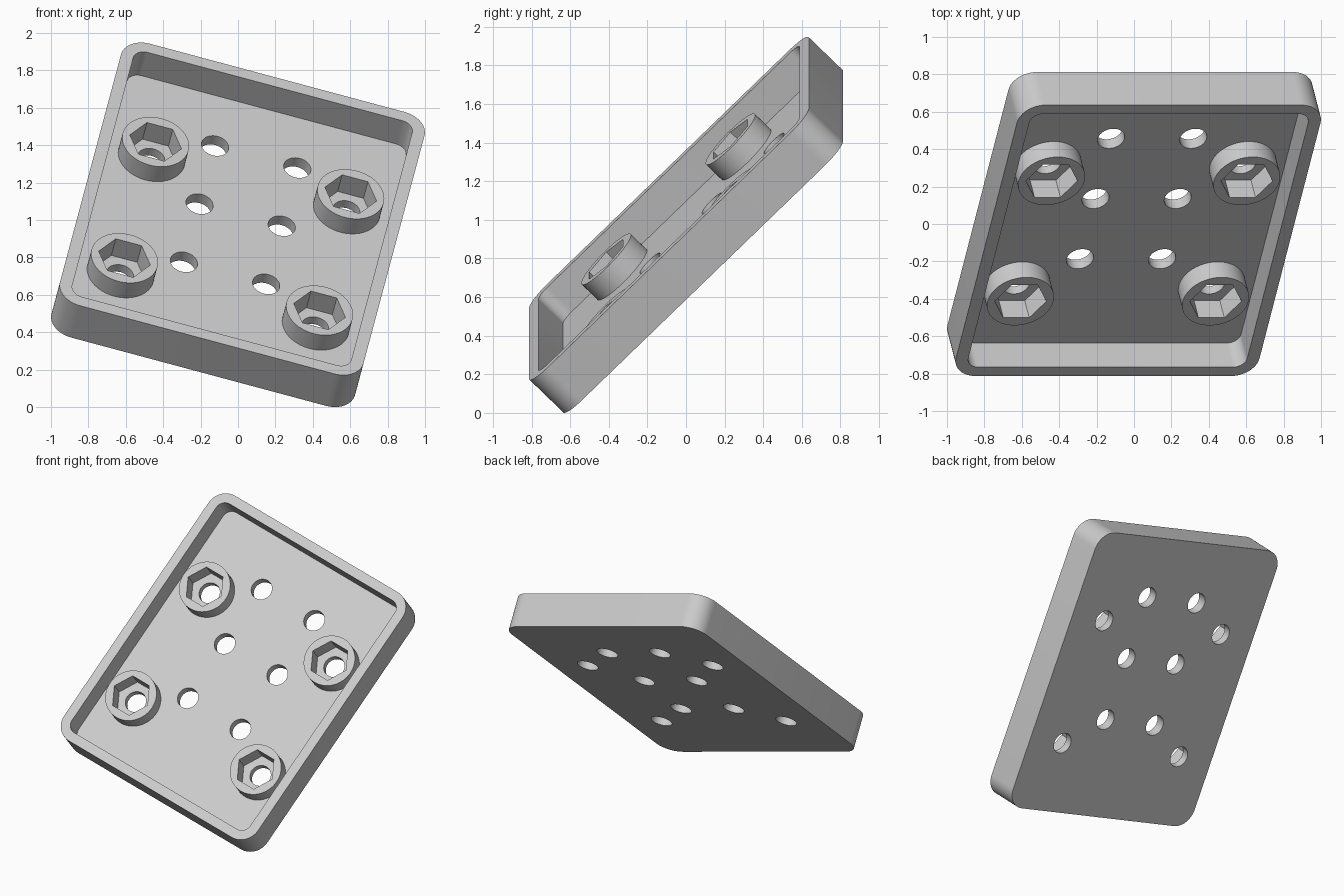
import bpy, bmesh
from math import radians, cos, sin, pi
from mathutils import Matrix, Vector

cube = bpy.data.objects.get("Cube")
if cube:
    bpy.data.objects.remove(cube, do_unlink=True)

# Tray sizes, in its own flat frame
WIDTH, LENGTH, HEIGHT = 1.68, 2.05, 0.25
CORNER, WALL, FLOOR = 0.135, 0.068, 0.068
BOTTOM, TOP = -HEIGHT / 2, HEIGHT / 2
FLOOR_Z = BOTTOM + FLOOR
BOSS_TOP = FLOOR_Z + 0.117
PITCH = 0.455
boss_spots = [(x, y - 0.07) for x in (-0.54, 0.54) for y in (-PITCH, PITCH)]
hole_spots = [(x, y + 0.134) for x in (-PITCH / 2, PITCH / 2) for y in (-PITCH, 0, PITCH)]


def circle(x, y, r, sides):
    return [(x + r * cos(2 * pi * i / sides), y + r * sin(2 * pi * i / sides)) for i in range(sides)]


def rounded_rect(w, l, r, steps=12):
    pts = []
    for k, (sx, sy) in enumerate([(1, 1), (-1, 1), (-1, -1), (1, -1)]):
        for i in range(steps + 1):
            a = pi / 2 * (k + i / steps)
            pts.append((sx * (w / 2 - r) + r * cos(a), sy * (l / 2 - r) + r * sin(a)))
    return pts


def prisms(name, outlines, z0, z1):
    """One mesh object made of outlines extruded from z0 to z1."""
    bm = bmesh.new()
    for outline in outlines:
        face = bm.faces.new([bm.verts.new((x, y, z0)) for x, y in outline])
        new = bmesh.ops.extrude_face_region(bm, geom=[face], use_keep_orig=True)["geom"]
        bmesh.ops.translate(bm, vec=Vector((0, 0, z1 - z0)),
                            verts=[v for v in new if isinstance(v, bmesh.types.BMVert)])
    bmesh.ops.recalc_face_normals(bm, faces=bm.faces)
    mesh = bpy.data.meshes.new(name)
    bm.to_mesh(mesh)
    bm.free()
    obj = bpy.data.objects.new(name, mesh)
    bpy.context.collection.objects.link(obj)
    return obj


def combine(target, other, operation):
    other.hide_render = True
    mod = target.modifiers.new(other.name, "BOOLEAN")
    mod.operation, mod.solver, mod.object = operation, "EXACT", other
    bpy.context.view_layer.objects.active = target
    bpy.ops.object.modifier_apply(modifier=mod.name)
    bpy.data.objects.remove(other, do_unlink=True)


# Tray shell
tray = prisms("mounting_tray", [rounded_rect(WIDTH, LENGTH, CORNER)], BOTTOM, TOP)
pocket = rounded_rect(WIDTH - 2 * WALL, LENGTH - 2 * WALL, CORNER - WALL)
combine(tray, prisms("pocket_cutter", [pocket], FLOOR_Z, TOP + 0.1), "DIFFERENCE")

# Round bosses with hexagonal nut seats
bosses = [circle(x, y, 0.182, 64) for x, y in boss_spots]
combine(tray, prisms("bosses", bosses, FLOOR_Z - 0.03, BOSS_TOP), "UNION")
seats = [circle(x, y, 0.143, 6) for x, y in boss_spots]
combine(tray, prisms("nut_cutter", seats, BOSS_TOP - 0.13, TOP + 0.1), "DIFFERENCE")

# Screw holes through the bosses and the floor
holes = [circle(x, y, 0.074, 40) for x, y in boss_spots + hole_spots]
combine(tray, prisms("hole_cutter", holes, BOTTOM - 0.1, TOP + 0.1), "DIFFERENCE")

# Tilt the tray onto its lowest corner
tilt = Matrix.Rotation(radians(15), 4, "Y") @ Matrix.Rotation(radians(45), 4, "X")
tray.data.transform(tilt)
lowest = min(v.co.z for v in tray.data.vertices)
tray.data.transform(Matrix.Translation((0, 0, -lowest)))

# Plain grey material
grey = bpy.data.materials.new("light_grey")
grey.use_nodes = True
colour = (0.6, 0.6, 0.6, 1)
grey.diffuse_color = colour
grey.node_tree.nodes["Principled BSDF"].inputs["Base Color"].default_value = colour
tray.data.materials.clear()
tray.data.materials.append(grey)

# Smooth round walls, sharp edges
bpy.ops.object.select_all(action="DESELECT")
tray.select_set(True)
bpy.context.view_layer.objects.active = tray
bpy.ops.object.shade_smooth_by_angle(angle=radians(30))
